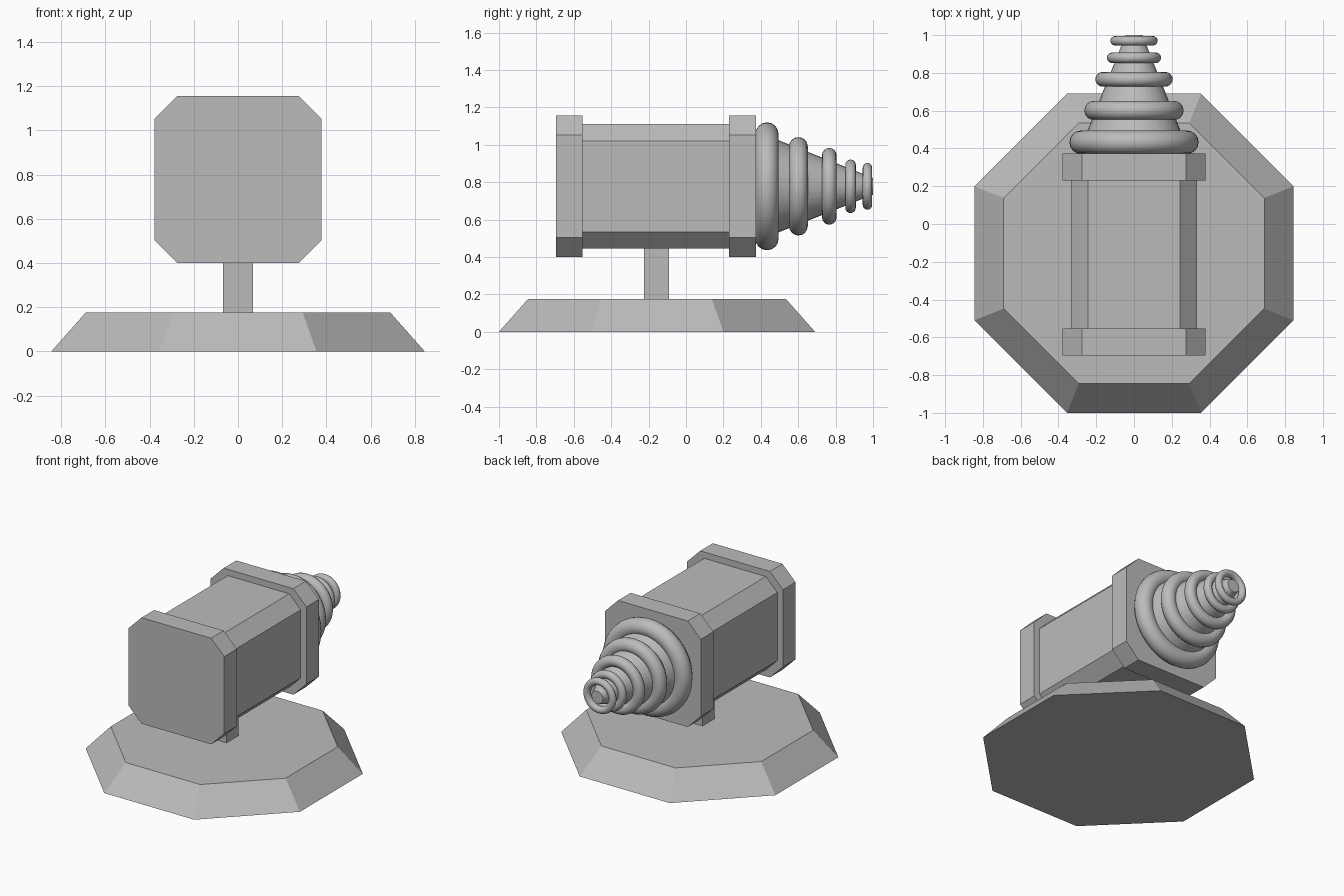
import bpy, bmesh, math
from mathutils import Matrix

if "Cube" in bpy.data.objects:
    bpy.data.objects.remove(bpy.data.objects["Cube"])

grey = bpy.data.materials.new("light_grey")
grey.diffuse_color = (0.5, 0.5, 0.5, 1)
grey.use_nodes = True
grey.node_tree.nodes["Principled BSDF"].inputs["Base Color"].default_value = grey.diffuse_color

AXIS_Z = 0.778   # height of the barrel axis
BASE_Y = -0.155  # centre of the stand


def octagon(h, c):
    """Chamfered square outline: half width h, half flat length c."""
    return [(c, -h), (h, -c), (h, c), (c, h), (-c, h), (-h, c), (-h, -c), (-c, -h)]


def loft(name, rings):
    """Solid through a list of matching 3D outlines, capped at both ends."""
    bm = bmesh.new()
    loops = [[bm.verts.new(p) for p in ring] for ring in rings]
    n = len(loops[0])
    for a, b in zip(loops, loops[1:]):
        for i in range(n):
            j = (i + 1) % n
            bm.faces.new((a[i], a[j], b[j], b[i]))
    bm.faces.new(loops[0])
    bm.faces.new(loops[-1])
    bmesh.ops.recalc_face_normals(bm, faces=bm.faces)
    mesh = bpy.data.meshes.new(name)
    bm.to_mesh(mesh)
    bm.free()
    mesh.materials.append(grey)
    ob = bpy.data.objects.new(name, mesh)
    bpy.context.collection.objects.link(ob)
    return ob


def barrel_prism(name, h, c, y0, y1):
    return loft(name, [[(x, y, AXIS_Z + z) for x, z in octagon(h, c)] for y in (y0, y1)])


def smooth(ob):
    bpy.ops.object.select_all(action='DESELECT')
    ob.select_set(True)
    bpy.context.view_layer.objects.active = ob
    bpy.ops.object.shade_smooth_by_angle(angle=math.radians(40))


# Stand: tapered octagonal base and square post
loft("base", [[(x, BASE_Y + y, z) for x, y in octagon(h, c)]
              for h, c, z in ((0.845, 0.355, 0.0), (0.69, 0.293, 0.175))])
square = [(-1, -1), (1, -1), (1, 1), (-1, 1)]
loft("post", [[(0.067 * x, -0.158 + 0.067 * y, z) for x, y in square]
              for z in (0.175, 0.446)])

# Body with a thicker collar at each end
barrel_prism("body", 0.333, 0.243, -0.553, 0.231)
barrel_prism("rear_collar", 0.378, 0.275, -0.695, -0.553)
barrel_prism("muzzle_collar", 0.378, 0.275, 0.231, 0.373)

# Tapered nozzle
SEG = 32
nozzle = loft("nozzle", [[(r * math.cos(math.tau * i / SEG), y,
                           AXIS_Z + r * math.sin(math.tau * i / SEG)) for i in range(SEG)]
                         for y, r in ((0.373, 0.295), (1.0, 0.045))])
smooth(nozzle)

# Coil rings: centre y, ring radius, tube radius
coils = [(0.433, 0.28, 0.062), (0.601, 0.213, 0.05), (0.766, 0.166, 0.039),
         (0.88, 0.115, 0.028), (0.97, 0.1, 0.025)]
for n, (y, major, minor) in enumerate(coils, 1):
    bpy.ops.mesh.primitive_torus_add(major_radius=major, minor_radius=minor,
                                     major_segments=48, minor_segments=16)
    ring = bpy.context.object
    ring.name = f"coil_ring_{n}"
    ring.data.transform(Matrix.Translation((0, y, AXIS_Z)) @ Matrix.Rotation(math.pi / 2, 4, 'X'))
    ring.data.materials.append(grey)
    smooth(ring)
